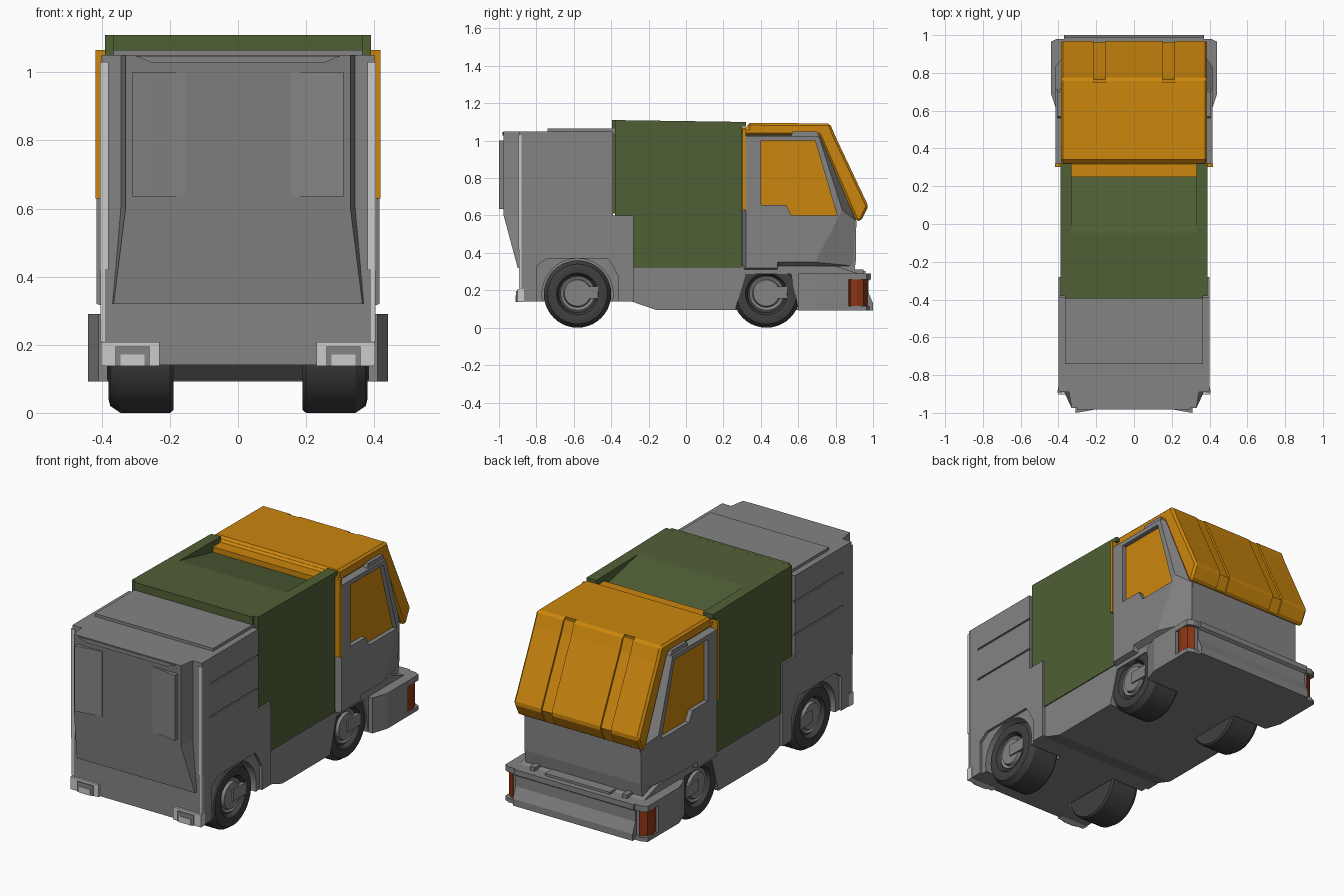
import bpy, bmesh, math

if "Cube" in bpy.data.objects:
    bpy.data.objects.remove(bpy.data.objects["Cube"])


def material(name, r, g, b):
    m = bpy.data.materials.new(name)
    m.use_nodes = True
    m.diffuse_color = (r, g, b, 1)
    m.node_tree.nodes["Principled BSDF"].inputs["Base Color"].default_value = (r, g, b, 1)
    return m


GREY = material("body grey", .23, .23, .23)
LIGHT = material("light grey trim", .6, .6, .6)
GREEN = material("olive green", .08, .115, .036)
ORANGE = material("amber orange", .6, .24, .004)
RED = material("lamp red", .26, .035, .007)
TYRE = material("tyre dark", .05, .05, .05)


def build(name, verts, faces, mat):
    mesh = bpy.data.meshes.new(name)
    mesh.from_pydata(verts, [], faces)
    bm = bmesh.new()
    bm.from_mesh(mesh)
    bmesh.ops.recalc_face_normals(bm, faces=bm.faces)
    bm.to_mesh(mesh)
    bm.free()
    if mat:
        mesh.materials.append(mat)
    ob = bpy.data.objects.new(name, mesh)
    bpy.context.collection.objects.link(ob)
    return ob


def loft(name, a, b, mat):
    """Solid between two matching loops of 3D points."""
    n = len(a)
    faces = [tuple(range(n)), tuple(range(n, 2 * n))]
    faces += [(i, (i + 1) % n, n + (i + 1) % n, n + i) for i in range(n)]
    return build(name, a + b, faces, mat)


def side(name, x0, x1, pts, mat=None, outer=None):
    """Side profile of (y, z) points extruded along x."""
    return loft(name, [(x0, y, z) for y, z in pts],
                [(x1, y, z) for y, z in (outer or pts)], mat)


def plan(name, z0, z1, pts, mat):
    """Plan outline of (x, y) points extruded along z."""
    return loft(name, [(x, y, z0) for x, y in pts], [(x, y, z1) for x, y in pts], mat)


def box(name, x0, x1, y0, y1, z0, z1, mat=None):
    return side(name, x0, x1, [(y0, z0), (y1, z0), (y1, z1), (y0, z1)], mat)


def apply(ob, mod):
    bpy.context.view_layer.objects.active = ob
    bpy.ops.object.modifier_apply(modifier=mod.name)


def cut(ob, cutter):
    mod = ob.modifiers.new("cut", "BOOLEAN")
    mod.operation, mod.solver, mod.object = "DIFFERENCE", "EXACT", cutter
    apply(ob, mod)
    bpy.data.objects.remove(cutter)


def bevel(ob, width):
    mod = ob.modifiers.new("bevel", "BEVEL")
    mod.width, mod.segments, mod.limit_method = width, 1, "ANGLE"
    apply(ob, mod)


def lathe(name, profile, y, z, mat, n=40):
    """Turn (x, radius) points around an axle along x."""
    verts, faces, m = [], [], len(profile)
    for i in range(n):
        t = 2 * math.pi * i / n
        verts += [(x, y + r * math.cos(t), z + r * math.sin(t)) for x, r in profile]
    for i in range(n):
        j = (i + 1) % n
        faces += [(i * m + k, i * m + k + 1, j * m + k + 1, j * m + k) for k in range(m - 1)]
    faces += [tuple(i * m for i in range(n)), tuple(i * m + m - 1 for i in range(n))]
    ob = build(name, verts, faces, mat)
    bpy.ops.object.select_all(action="DESELECT")
    ob.select_set(True)
    bpy.context.view_layer.objects.active = ob
    bpy.ops.object.shade_smooth_by_angle(angle=math.radians(25))
    return ob


# Main grey shells
rear = side("rear_body", -.4, .4, [(-.89, .14), (-.28, .14), (-.28, .6), (-.39, .6),
                                   (-.39, 1.05), (-.89, 1.05)], GREY)
chassis = side("chassis", -.385, .385, [(-.29, .14), (-.16, .095), (.92, .095), (.92, .29),
                                        (.8, .33), (-.29, .33)], GREY)
side("cab_core", -.36, .36, [(.29, .3), (.9, .3), (.91, .37), (.91, .57), (.71, 1.05),
                             (.29, 1.05)], GREY)
box("roof_panel", -.365, .365, -.74, -.38, 1.04, 1.066, GREY)

# Rear hood with chamfered sides and sloped underside
loft("rear_hood",
     [(x, -.885, z) for x, z in [(-.37, .32), (.37, .32), (.345, .6), (.345, 1.05), (-.345, 1.05), (-.345, .6)]],
     [(-.365, -.9, .32), (.365, -.9, .32), (.33, -.975, .6), (.33, -.975, 1.05),
      (-.33, -.975, 1.05), (-.33, -.975, .6)], GREY)
loft("hood_top_trim", [(x, -.97, z) for x, z in [(-.3, 1.047), (-.25, 1.027), (.25, 1.027), (.3, 1.047)]],
     [(x, -.982, z) for x, z in [(-.3, 1.047), (-.25, 1.027), (.25, 1.027), (.3, 1.047)]], GREY)

# Green centre housing with a recess sloping down to the cab
housing = side("centre_housing", -.39, .39, [(-.29, .32), (.3, .32), (.3, 1.075), (.32, 1.075), (.32, 1.1),
                                             (-.38, 1.11), (-.38, .6), (-.29, .6)], GREEN)
cut(housing, side("recess", -.33, .33, [(-.05, 1.106), (.25, 1.04), (.4, 1.04), (.4, 1.2), (-.05, 1.2)]))
box("housing_rear", -.365, .365, -.395, -.37, .61, 1.11, GREEN)

# Orange roof and windscreen in one folded shell, with two grooves
roof = side("roof_and_windscreen", -.387, .387,
            [(.3, 1.03), (.3, 1.07), (.33, 1.07), (.33, 1.095), (.77, 1.092), (.8, 1.02),
             (.975, .65), (.935, .57), (.91, .57), (.71, 1.03)], ORANGE)
bevel(roof, .012)
for s in (-1, 1):
    cut(roof, side("groove", s * .15, s * .215,
                   [(.75, 1.2), (.75, 1.084), (.764, 1.084), (.79, 1.016), (.963, .65),
                    (.92, .55), (1.1, .55), (1.1, 1.2)]))
box("roof_rear_lip", -.33, .33, .25, .34, 1.02, 1.07, ORANGE)

# Front bumper
half = [(.36, .6), (.41, .6), (.44, .69), (.44, .87), (.4, .87), (.4, .965)]
plan("bumper", .092, .29, half + [(-x, y) for x, y in reversed(half)], GREY)
side("bumper_face", -.37, .37, [(.9, .092), (1, .092), (1, .13), (.975, .19), (.975, .25),
                                (.99, .26), (.99, .29), (.9, .29)], GREY)
box("bumper_step", -.2, .2, .9, .96, .28, .303, GREY)

window = [(.4, .655), (.535, .655), (.565, .6), (.808, .6), (.69, 1), (.4, 1)]
for s, tag in ((1, "left"), (-1, "right")):
    # Doors: outer face folds back to the narrower cab front
    door = side("door_" + tag, s * .355, s * .415,
                [(.3, .3), (.49, .3), (.5, .31), (.9, .33), (.912, .57), (.72, 1.03), (.3, 1.03)], GREY,
                [(.32, .32), (.49, .32), (.49, .35), (.69, .35), (.835, .63), (.71, 1.025), (.32, 1.025)])
    cut(door, side("opening", s * .3, s * .5, window))
    side("side_window_" + tag, s * .35, s * .39, window, ORANGE)
    side("door_top_rail_" + tag, s * .37, s * .405, [(.56, 1.02), (.57, 1.05), (.7, 1.05), (.715, 1.02)], GREY)
    box("door_seal_" + tag, s * .37, s * .418, .302, .32, .63, 1.065, ORANGE)

    # Bumper ends: lips above and below the lamp
    lip = [(s * .36, .86), (s * .44, .86), (s * .44, .965), (s * .41, .98), (s * .36, .98)]
    plan("lamp_lip_top_" + tag, .258, .29, lip, GREY)
    plan("lamp_lip_bottom_" + tag, .092, .115, lip, GREY)
    plan("lamp_" + tag, .115, .258, [(s * .39, .87), (s * .43, .88), (s * .438, .915), (s * .427, .95),
                                     (s * .39, .97)], RED)
    box("bumper_hinge_" + tag, s * .27, s * .3, .9, .95, .28, .31, GREY)

    # Rear trim, steps and handles
    box("rear_strip_" + tag, s * .38, s * .405, -.896, -.88, .42, 1.03, LIGHT)
    box("side_strip_" + tag, s * .39, s * .403, -.892, -.88, .21, .42, LIGHT)
    box("rear_step_" + tag, s * .23, s * .402, -.902, -.865, .138, .208, LIGHT)
    box("step_inset_" + tag, s * .26, s * .36, -.908, -.89, .138, .195, GREY)
    box("step_plate_" + tag, s * .275, s * .345, -.912, -.89, .138, .172, LIGHT)
    plan("rear_handle_" + tag, .635, 1, [(s * .31, -.96), (s * .31, -1), (s * .25, -.99), (s * .2, -.981),
                                         (s * .155, -.977), (s * .155, -.96)], GREY)

    # Side grooves and wheel pockets
    for z in (.72, .905):
        cut(rear, box("groove", s * .392, s * .5, -.82, -.3, z - .005, z + .005))
    cut(rear, side("pocket", s * .385, s * .5, [(-.8, .1), (-.8, .33), (-.745, .37), (-.42, .37),
                                                (-.39, .33), (-.36, .27), (-.36, .1)]))
    cut(rear, lathe("well", [(s * .18, .19), (s * .5, .19)], -.58, .18, None))
    cut(chassis, side("well", s * .2, s * .5, [(.25, .05), (.265, .1), (.32, .288), (.56, .288),
                                               (.6, .1), (.61, .05)]))

    # Wheels
    for y, end in ((-.58, "rear"), (.43, "front")):
        name = end + "_" + tag
        lathe("tyre_" + name, [(s * x, r) for x, r in
                               [(.19, .172), (.2, .18), (.345, .18), (.375, .16), (.38, .14),
                                (.375, .112), (.35, .1), (.35, .02)]], y, .18, TYRE)
        lathe("rim_" + name, [(s * x, r) for x, r in
                              [(.34, .092), (.362, .092), (.355, .08), (.355, .076), (.37, .07), (.37, .02)]],
              y, .185, GREY)
        box("hub_arm_" + name, s * .35, s * .378, y, y + .11, .155, .22, GREY)
